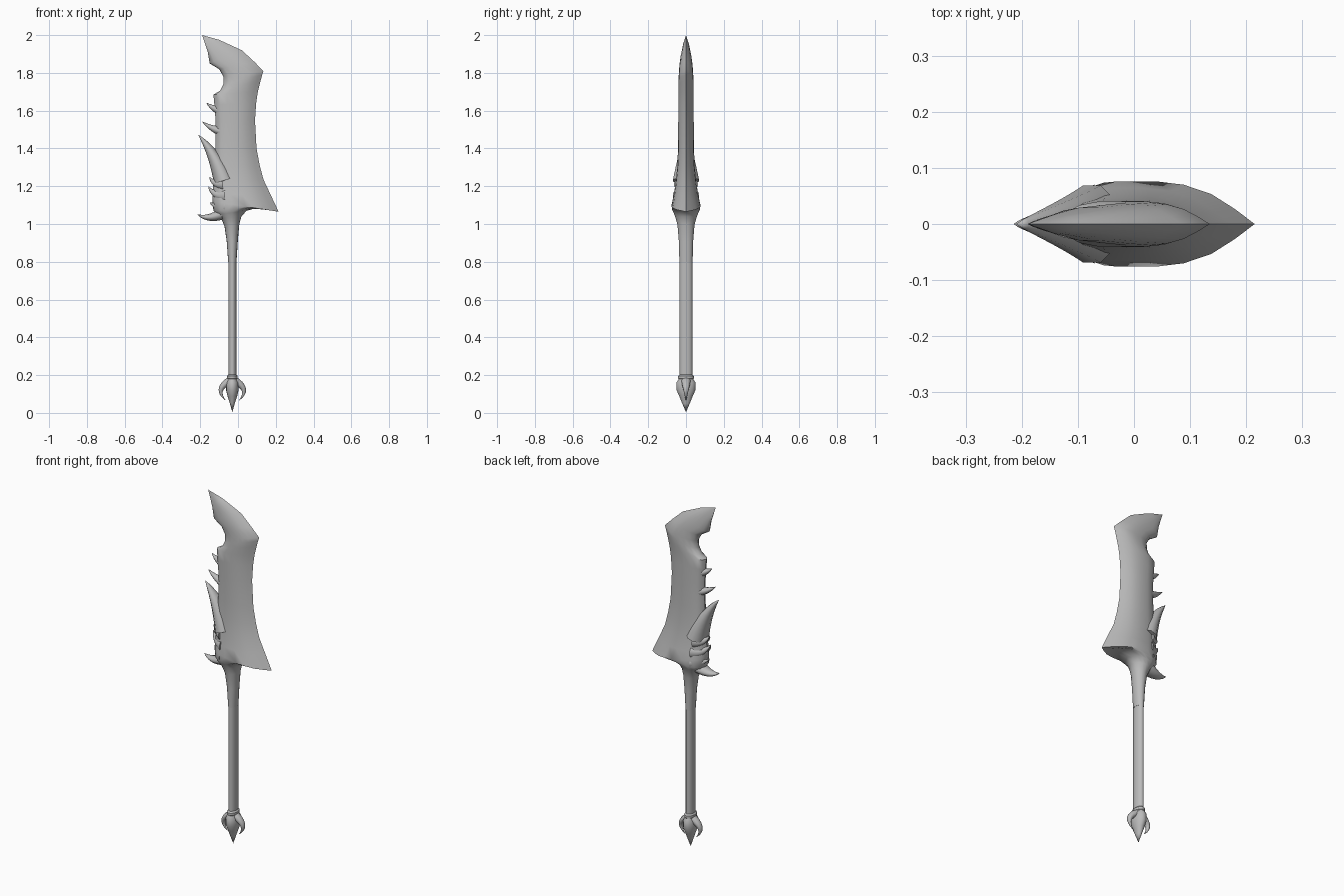
import bpy, bmesh, math
from mathutils import Vector

default = bpy.data.objects.get("Cube")
if default:
    bpy.data.objects.remove(default)

steel = bpy.data.materials.new("grey steel")
steel.use_nodes = True
GREY = (0.5, 0.5, 0.5, 1)
steel.diffuse_color = GREY
steel.node_tree.nodes["Principled BSDF"].inputs["Base Color"].default_value = GREY


def skin(name, rings, angle=40):
    """Join a list of closed rings into one capped, smooth-shaded surface."""
    bm = bmesh.new()
    loops = [[bm.verts.new(p) for p in ring] for ring in rings]
    for low, high in zip(loops, loops[1:]):
        count = len(low)
        for i in range(count):
            j = (i + 1) % count
            bm.faces.new((low[i], low[j], high[j], high[i]))
    bm.faces.new(loops[0][::-1])
    bm.faces.new(loops[-1])
    bmesh.ops.remove_doubles(bm, verts=bm.verts, dist=0.0004)
    bmesh.ops.recalc_face_normals(bm, faces=bm.faces)
    mesh = bpy.data.meshes.new(name)
    bm.to_mesh(mesh)
    bm.free()
    mesh.materials.append(steel)
    obj = bpy.data.objects.new(name, mesh)
    bpy.context.collection.objects.link(obj)
    bpy.ops.object.select_all(action='DESELECT')
    obj.select_set(True)
    bpy.context.view_layer.objects.active = obj
    bpy.ops.object.shade_smooth_by_angle(angle=math.radians(angle))
    return obj


def post(name, rows, x, sides=16):
    """Upright oval post from rows of height, x radius and y radius."""
    turns = [math.tau * i / sides for i in range(sides)]
    skin(name, [[(x + rx * math.cos(a), ry * math.sin(a), z) for a in turns]
                for z, rx, ry in rows])


def claw(name, path, width, depth, y=0, sides=10, steps=10):
    """Curved horn along a Bezier path in the XZ plane, tapering to a point."""
    a, b, c = [Vector((px, y, pz)) for px, pz in path]
    rings = []
    for s in range(steps + 1):
        t = s / steps
        centre = a * (1 - t) ** 2 + b * 2 * t * (1 - t) + c * t * t
        centre.y *= 1 - t
        along = (b - a) * (1 - t) + (c - b) * t
        across = Vector((along.z, 0, -along.x)).normalized()
        taper = (1 - t) ** 0.85
        ring = []
        for i in range(sides):
            turn = math.tau * i / sides
            ring.append(centre + across * math.cos(turn) * width * taper
                        + Vector((0, math.sin(turn) * depth * taper, 0)))
        rings.append(ring)
    skin(name, rings, 50)


# Blade section: position across the blade and relative thickness
BLADE_SECTION = [(0, 0), (.04, .5), (.14, .82), (.3, 1), (.5, 1),
                 (.64, .92), (.78, .7), (.9, .35), (1, 0)]


def section(back, edge, thickness, blend):
    """One blade ring, blended from the oval grip to the bevelled blade."""
    half = []
    last = len(BLADE_SECTION) - 1
    for i, (u, h) in enumerate(BLADE_SECTION):
        turn = math.pi * i / last
        u = u * blend + (0.5 - 0.5 * math.cos(turn)) * (1 - blend)
        h = h * blend + math.sin(turn) * (1 - blend)
        x = back[0] + (edge[0] - back[0]) * u
        z = back[1] + (edge[1] - back[1]) * u
        half.append((x, h * thickness, z))
    return half + [(x, -y, z) for x, y, z in half[-2:0:-1]]


# Grip, collar and pommel spike share one axis
AXIS = -0.03
post("grip", [(.17, .021, .034), (.82, .021, .034)], AXIS)
post("collar", [(.175, .022, .035), (.182, .028, .042), (.195, .028, .042),
                (.203, .021, .034)], AXIS)
post("pommel", [(.004, 0, 0), (.05, .013, .02), (.09, .026, .036),
                (.12, .033, .05), (.16, .033, .051), (.18, .024, .038),
                (.19, .02, .033)], AXIS)

# Pommel prongs, mirrored
for side, label in ((-1, "right"), (1, "left")):
    claw("pommel_prong_" + label,
         [(AXIS + side * .012, .17), (AXIS + side * .098, .125),
          (AXIS + side * .034, .065)], .022, .026)

# Blade rows: back point, cutting-edge point, half thickness, section blend
rows = [((-.052, .80), (-.008, .80), .035, 0),
        ((-.06, .91), (-.001, .91), .038, 0),
        ((-.072, .99), (.007, 1), .045, .1),
        ((-.09, 1.03), (.018, 1.04), .056, .3),
        ((-.11, 1.05), (.045, 1.07), .066, .6),
        ((-.13, 1.07), (.12, 1.09), .074, .9),
        ((-.135, 1.12), (.215, 1.065), .076, 1),
        ((-.135, 1.16), (.175, 1.15), .064, 1),
        ((-.13, 1.22), (.135, 1.235), .054, 1),
        ((-.125, 1.3), (.115, 1.31), .046, 1),
        ((-.12, 1.41), (.098, 1.4), .042, 1),
        ((-.118, 1.54), (.09, 1.55), .041, 1),
        ((-.125, 1.63), (.096, 1.64), .041, 1),
        ((-.13, 1.685), (.105, 1.7), .041, 1),
        ((-.095, 1.705), (.12, 1.76), .041, 1),
        ((-.078, 1.74), (.128, 1.79), .04, 1),
        ((-.077, 1.78), (.135, 1.81), .038, 1),
        ((-.1, 1.82), (.085, 1.86), .035, 1),
        ((-.15, 1.85), (.02, 1.92), .029, 1),
        ((-.16, 1.91), (-.1, 1.975), .017, 1),
        ((-.19, 2), (-.19, 2), 0, 1)]
skin("blade", [section(*row) for row in rows])

# Thorns along the back of the blade
claw("upper_thorn", [(-.09, 1.6), (-.135, 1.61), (-.167, 1.642)], .026, .03)
claw("middle_thorn", [(-.08, 1.49), (-.14, 1.5), (-.19, 1.543)], .028, .034)
claw("great_thorn", [(-.075, 1.23), (-.125, 1.38), (-.21, 1.472)], .055, .072)
claw("guard_hook", [(-.07, 1.06), (-.16, 1.015), (-.215, 1.052)], .033, .05)

# Gnarled barbs on both faces above the guard
for side, label in ((-1, "front"), (1, "back")):
    claw("high_barb_" + label, [(-.08, 1.21), (-.13, 1.21), (-.152, 1.25)],
         .03, .024, side * .04)
    claw("mid_barb_" + label, [(-.07, 1.15), (-.13, 1.15), (-.158, 1.2)],
         .032, .026, side * .045)
    claw("low_barb_" + label, [(-.07, 1.09), (-.12, 1.09), (-.15, 1.115)],
         .028, .024, side * .048)
